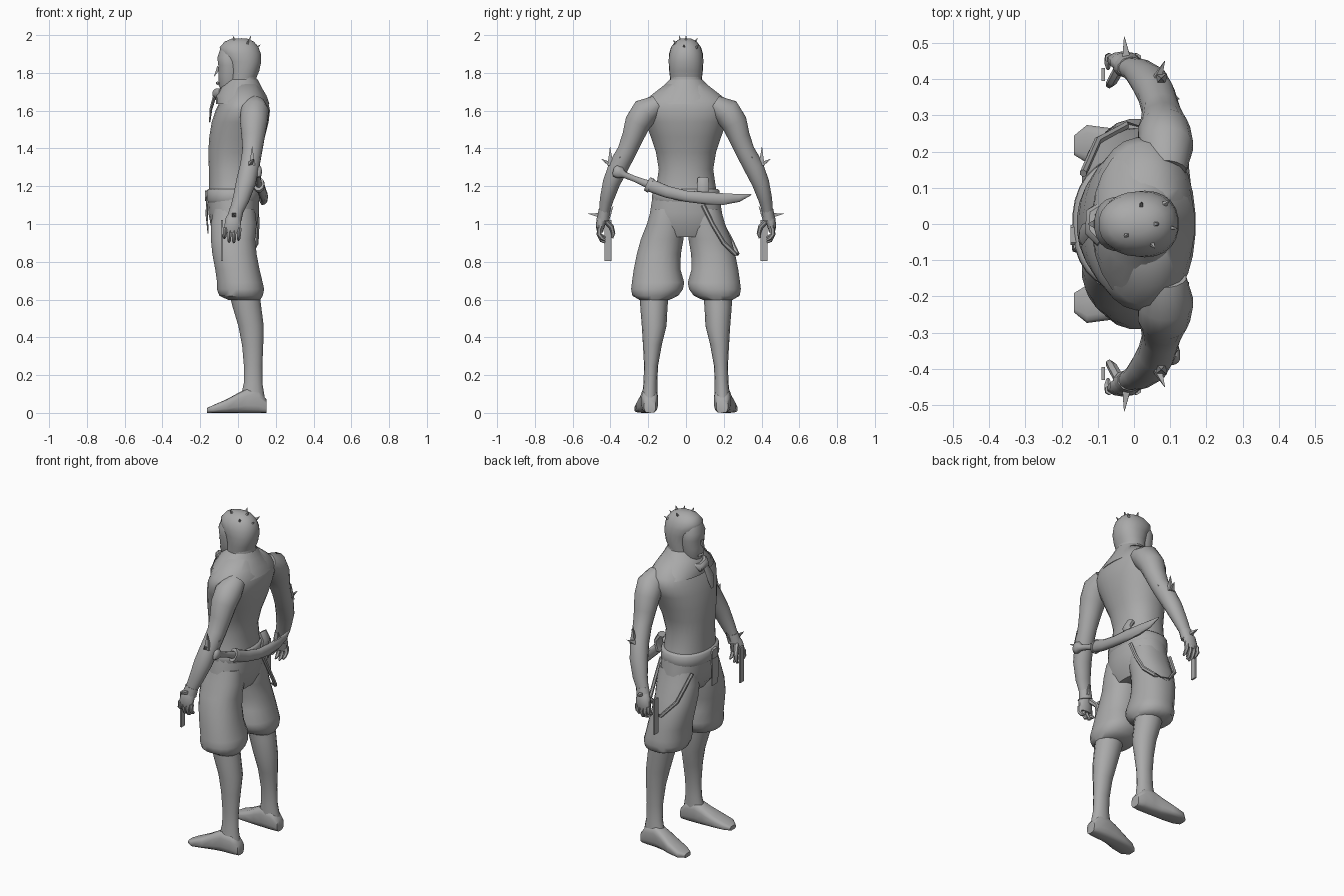
import bpy, bmesh, math
from mathutils import Vector as V

grey = bpy.data.materials.new("plain grey")
grey.diffuse_color = (0.4, 0.4, 0.4, 1)


def skin(name, rings, side=1, angle=50, loop=False):
    """Bridge equal-sized rings of points, cap the ends, mirror in y when side is -1."""
    bm = bmesh.new()
    rows = [[bm.verts.new((p.x, p.y * side, p.z)) for p in r] for r in rings]
    n = len(rows[0])
    for a, b in zip(rows, rows[1:] + ([rows[0]] if loop else [])):
        for i in range(n):
            bm.faces.new((a[i], a[(i + 1) % n], b[(i + 1) % n], b[i]))
    if not loop:
        bm.faces.new(rows[0])
        bm.faces.new(rows[-1])
    bmesh.ops.recalc_face_normals(bm, faces=bm.faces[:])
    me = bpy.data.meshes.new(name)
    bm.to_mesh(me)
    bm.free()
    ob = bpy.data.objects.new(name, me)
    me.materials.append(grey)
    bpy.context.collection.objects.link(ob)
    bpy.ops.object.select_all(action='DESELECT')
    ob.select_set(True)
    bpy.context.view_layer.objects.active = ob
    bpy.ops.object.shade_smooth_by_angle(angle=math.radians(angle))
    return ob


def ring(c, u, v, a, b, n, p=2.0):
    """Superellipse around c with half sizes a along u and b along v."""
    pts = []
    for i in range(n):
        t = 2 * math.pi * (i + 0.5) / n
        co, si = math.cos(t), math.sin(t)
        pts.append(V(c) + u * a * math.copysign(abs(co) ** (2 / p), co)
                   + v * b * math.copysign(abs(si) ** (2 / p), si))
    return pts


X, Y, Z = V((1, 0, 0)), V((0, 1, 0)), V((0, 0, 1))


def stack(name, rows, side=1, n=20, p=2.2):
    """Level sections given as z, x0, x1, y0, y1."""
    return skin(name, [ring(((x0 + x1) / 2, (y0 + y1) / 2, z), X, Y,
                            (x1 - x0) / 2, (y1 - y0) / 2, n, p)
                       for z, x0, x1, y0, y1 in rows], side)


def tube(name, pts, side=1, ref=X, n=12, p=2.0, angle=50):
    """Sections along a path given as x, y, z, half size along ref, half size across."""
    cs = [V(q[:3]) for q in pts]
    rings = []
    for i, q in enumerate(pts):
        t = (cs[min(i + 1, len(cs) - 1)] - cs[max(i - 1, 0)]).normalized()
        u = (ref - t * ref.dot(t)).normalized()
        rings.append(ring(cs[i], u, t.cross(u), q[3], q[4], n, p))
    return skin(name, rings, side, angle)


def spike(name, base, tip, r, side=1):
    d = V(tip) - V(base)
    ref = X if abs(d.x) < 0.7 * d.length else Z
    return tube(name, [(*base, r, r), (*tip, 0.001, 0.001)], side, ref, 4, angle=20)


# Torso, neck and collar
stack("torso", [(z, x0, x1, -w, w) for z, x0, x1, w in (
    (1.10, -.155, .105, .175), (1.20, -.155, .10, .158), (1.29, -.155, .095, .145),
    (1.38, -.158, .115, .160), (1.46, -.153, .143, .187), (1.54, -.140, .163, .215),
    (1.60, -.120, .170, .240), (1.65, -.095, .160, .225), (1.69, -.07, .14, .175),
    (1.74, -.05, .11, .11))], n=28)
stack("neck", [(1.66, -.06, .12, -.1, .1), (1.74, -.045, .1, -.085, .085),
               (1.82, -.04, .1, -.08, .08)])
stack("scarf_collar", [(z, x0, x1, -w, w) for z, x0, x1, w in (
    (1.635, -.118, .168, .225), (1.68, -.118, .152, .175), (1.725, -.09, .125, .125),
    (1.765, -.055, .105, .088), (1.74, -.04, .095, .08))], n=24, p=2)
tube("scarf_knot", [(-.09, -.05, 1.70, .015, .02), (-.115, -.02, 1.69, .022, .028),
                    (-.115, .03, 1.68, .02, .025), (-.08, .06, 1.69, .01, .015)], n=8)
tube("scarf_tail", [(-.12, -.01, 1.69, .01, .02), (-.143, -.03, 1.61, .008, .03),
                    (-.15, -.04, 1.54, .004, .012)], n=6)

# Hooded head and face
stack("hood", [(z, x0, x1, -w, w) for z, x0, x1, w in (
    (1.70, -.055, .085, .075), (1.76, -.05, .092, .083), (1.81, -.05, .113, .089),
    (1.86, -.065, .124, .092), (1.90, -.092, .122, .09), (1.935, -.098, .11, .08),
    (1.965, -.072, .085, .058), (1.983, -.03, .045, .026))], n=22)
stack("face", [(z, x0, .02, -w, w) for z, x0, w in (
    (1.685, -.06, .03), (1.70, -.086, .045), (1.735, -.103, .058), (1.79, -.103, .068),
    (1.84, -.105, .075), (1.88, -.11, .075), (1.925, -.095, .06))])
spike("nose", (-.1, 0, 1.83), (-.127, 0, 1.78), .016)
tube("lips", [(-.1, -.025, 1.745, .004, .006), (-.11, 0, 1.746, .006, .009),
              (-.1, .025, 1.745, .004, .006)], n=6)
for b in ((.06, 0, .975), (-.02, -.03, .975), (.05, -.055, .955), (.1, -.01, .935),
          (.02, .05, .965), (.085, .055, .935)):
    base = V((b[0], b[1], b[2] + 1))
    out = (base - V((.015, 0, 1.87))).normalized()
    spike("hood_stud", base - out * .012, base + out * .024, .012)

# Hips, belt, buckle and sash
stack("trouser_seat", [(z, x0, x1, -w, w) for z, x0, x1, w in (
    (.93, -.10, .07, .15), (.99, -.145, .10, .20), (1.06, -.158, .112, .192),
    (1.15, -.162, .112, .178))], n=24)
stack("belt", [(z, -.165 - d, .11 + d, -.175 - d, .175 + d) for z, d in
               ((1.115, 0), (1.125, .006), (1.175, .004), (1.185, -.006))], n=28)
tube("buckle", [(-.16, -.03, 1.15, .03, .03), (-.176, -.03, 1.15, .028, .028)],
     ref=Z, n=8, p=6, angle=20)
tube("sash_tail", [(-.162, -.04, 1.15, .006, .03), (-.166, -.045, 1.05, .006, .032),
                   (-.158, -.05, .95, .003, .03)], n=8, p=4)
tube("belt_pouch", [(.10, .09, 1.24, .02, .03), (.125, .09, 1.2, .018, .035),
                    (.11, .09, 1.14, .018, .03)], n=8)
# Strap hanging over the hip
tube("hip_strap", [(.10, .09, 1.10, .012, .012), (.105, .14, 1.0, .01, .012),
                   (.10, .20, .90, .01, .012), (.07, .262, .84, .01, .012),
                   (-.02, .272, .84, .01, .012), (-.1, .23, .93, .01, .012),
                   (-.14, .14, 1.08, .01, .012)], n=6)

# Curved sheath and hilt across the back of the waist
tube("sword_sheath", [(.115, -.19, 1.205, .036, .024), (.128, -.10, 1.17, .033, .022),
                      (.138, 0, 1.147, .031, .021), (.138, .10, 1.137, .034, .02),
                      (.13, .20, 1.132, .032, .017), (.12, .28, 1.138, .022, .012),
                      (.11, .345, 1.156, .003, .003)], ref=Z, n=10)
tube("sword_guard", [(.113, -.185, 1.202, .042, .03), (.11, -.205, 1.212, .04, .028)],
     ref=Z, n=10)
tube("sword_hilt", [(.11, -.20, 1.21, .022, .018), (.108, -.27, 1.238, .016, .014),
                    (.105, -.33, 1.262, .018, .016), (.105, -.35, 1.272, .034, .022),
                    (.105, -.375, 1.282, .034, .022), (.105, -.385, 1.285, .015, .012)],
     ref=Z, n=10)

for s, tag in ((1, "right"), (-1, "left")):
    # Baggy trouser leg, shin and foot
    stack(tag + "_trouser_leg", [
        (1.08, -.13, .09, .02, .185), (1.0, -.145, .10, .005, .208),
        (.92, -.145, .092, .012, .24), (.84, -.137, .10, .026, .262),
        (.76, -.122, .115, .028, .278), (.69, -.112, .132, .008, .288),
        (.655, -.113, .140, .015, .292), (.62, -.10, .132, .04, .285),
        (.597, -.05, .118, .09, .245)], s)
    stack(tag + "_shin", [
        (.64, -.05, .115, .09, .245), (.56, -.03, .125, .098, .242),
        (.46, 0, .138, .103, .234), (.36, .02, .135, .128, .228),
        (.25, .03, .13, .148, .222), (.16, .03, .13, .152, .225),
        (.07, .01, .145, .15, .235)], s, 14, 2)
    skin(tag + "_foot", [ring((x, (y0 + y1) / 2, h / 2), Y, Z, (y1 - y0) / 2, h / 2, 14, 3.2)
                         for x, y0, y1, h in (
        (-.165, .19, .245, .025), (-.13, .168, .274, .042), (-.06, .155, .265, .072),
        (0, .15, .248, .105), (.05, .148, .24, .13), (.11, .148, .236, .12),
        (.152, .16, .222, .07))], s)
    # Arm from shoulder to wrist
    tube(tag + "_arm", [
        (.085, .15, 1.635, .06, .05), (.088, .215, 1.595, .077, .076),
        (.083, .256, 1.535, .073, .070), (.08, .282, 1.46, .062, .058),
        (.075, .313, 1.385, .053, .052), (.062, .357, 1.305, .052, .054),
        (.042, .394, 1.22, .053, .047), (.015, .42, 1.13, .044, .037),
        (-.012, .433, 1.06, .035, .027), (-.02, .438, 1.03, .033, .026)], s, n=16)
    # Hand with curled fingers
    tube(tag + "_palm", [(-.015, .435, 1.055, .034, .024), (-.025, .448, 1.02, .044, .027),
                         (-.03, .455, .98, .045, .022), (-.03, .455, .955, .038, .015)],
         s, n=10)
    for k in range(4):
        x, low = .008 - k * .025, (.915, .902, .905, .925)[k]
        tube(tag + "_finger", [(x, .458, .98, .013, .014), (x - .003, .46, .945, .012, .013),
                               (x - .005, .445, low + .01, .011, .011),
                               (x - .005, .428, low, .005, .006)], s, n=6)
    tube(tag + "_thumb", [(-.04, .43, 1.02, .015, .015), (-.06, .395, .985, .014, .014),
                          (-.068, .385, .95, .011, .011), (-.07, .39, .925, .005, .005)],
         s, n=6)
    # Flat bar held in the hand
    tube(tag + "_held_bar", [(-.085, .413, 1.02, .005, .018), (-.085, .413, .805, .005, .018)],
         s, n=4, p=60, angle=20)
    # Forearm and wrist spikes
    spike(tag + "_elbow_spike", (.075, .40, 1.31), (.075, .402, 1.41), .022, s)
    spike(tag + "_elbow_spike", (.06, .39, 1.31), (.085, .45, 1.345), .02, s)
    spike(tag + "_elbow_spike", (.085, .36, 1.32), (.125, .345, 1.36), .02, s)
    spike(tag + "_wrist_spike", (-.02, .45, 1.045), (-.027, .518, 1.055), .018, s)
    spike(tag + "_wrist_spike", (-.01, .41, 1.04), (.0, .385, 1.095), .014, s)
    tube(tag + "_wrist_cuff", [(-.008, .431, 1.075, .039, .031),
                               (-.02, .438, 1.025, .041, .034)], s, n=10)
